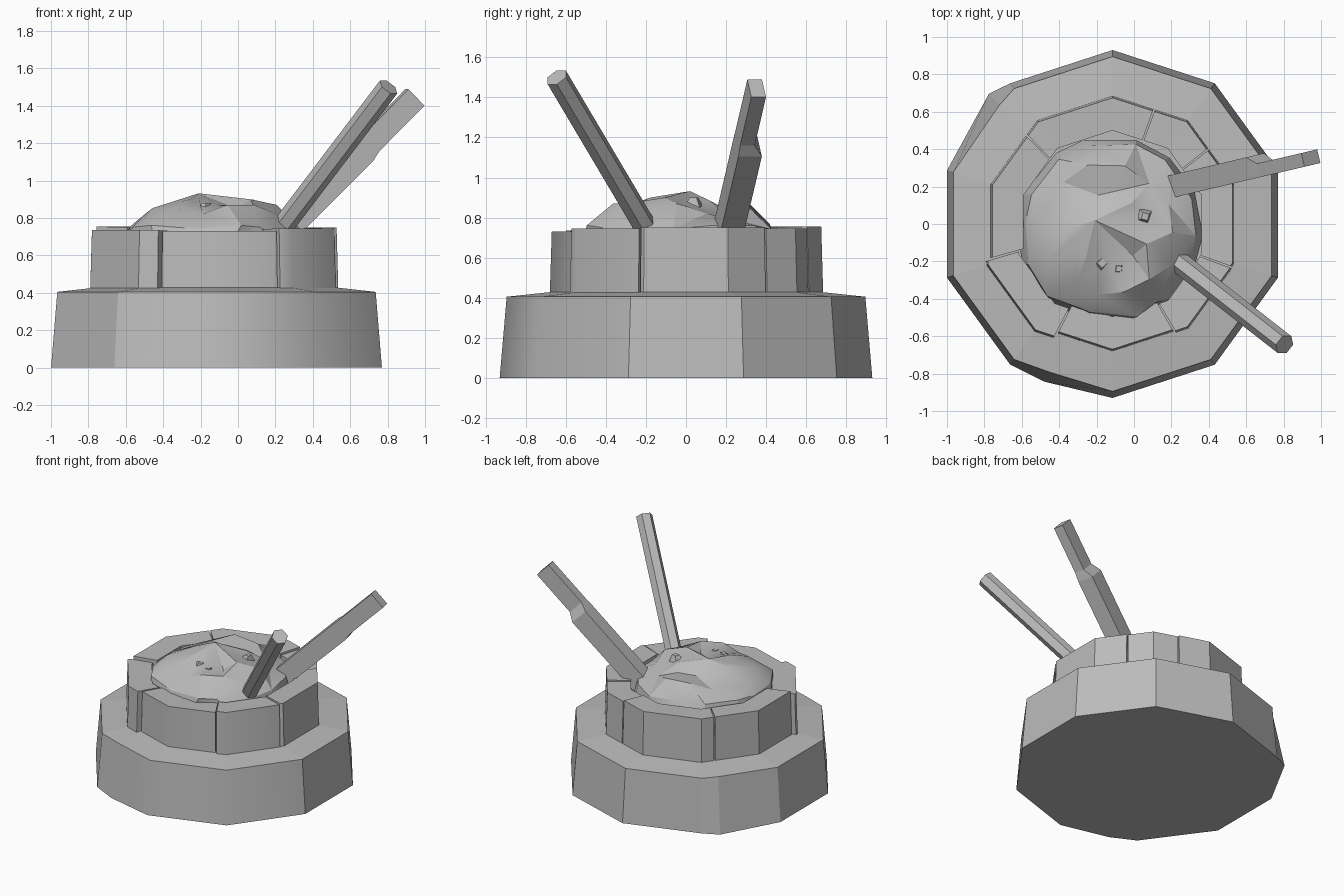
import bpy, bmesh, math, random
from mathutils import Vector

if "Cube" in bpy.data.objects:
    bpy.data.objects.remove(bpy.data.objects["Cube"])

random.seed(4)
CX = -0.115
stone = bpy.data.materials.new("grey stone")
stone.diffuse_color = (0.5, 0.5, 0.5, 1)
stone.use_nodes = True
stone.node_tree.nodes["Principled BSDF"].inputs["Base Color"].default_value = stone.diffuse_color


def finish(name, bm, smooth_rule=None):
    bmesh.ops.recalc_face_normals(bm, faces=bm.faces[:])
    bm.normal_update()
    for f in bm.faces:
        f.smooth = bool(smooth_rule and smooth_rule(f.normal))
    me = bpy.data.meshes.new(name)
    bm.to_mesh(me)
    bm.free()
    me.materials.append(stone)
    ob = bpy.data.objects.new(name, me)
    bpy.context.collection.objects.link(ob)
    return ob


def loft(bm, rings, caps=True, closed=False):
    """Skin between equal-length point rings."""
    vs = [[bm.verts.new(p) for p in r] for r in rings]
    pairs = list(zip(vs, vs[1:])) + ([(vs[-1], vs[0])] if closed else [])
    for a, b in pairs:
        n = len(a)
        for i in range(n):
            j = (i + 1) % n
            bm.faces.new((a[i], a[j], b[j], b[i]))
    if caps:
        bm.faces.new(vs[0])
        bm.faces.new(vs[-1])
    return vs


def decagon(deg, radius):
    """Distance to a ten-sided outline with corners at 90 + 36k degrees."""
    off = (deg - 90) % 36 - 18
    return radius * math.cos(math.radians(18)) / math.cos(math.radians(off))


def polar(deg, r, z, cx=CX, cy=0):
    a = math.radians(deg)
    return Vector((cx + r * math.cos(a), cy + r * math.sin(a), z))


def front(n):
    return n.y < -0.5 and n.x > -0.6 and abs(n.z) < 0.5


# Wide lower step, with two bulges where the wall is broken
angles = sorted([18 + 36 * k for k in range(10)] + [133.5, 246.5])
bulge = {133.5: 0.06, 246.5: 0.03}
bm = bmesh.new()
loft(bm, [[polar(a, decagon(a, r) + bulge.get(a, 0) * k, z) for a in angles]
          for r, z, k in ((0.93, 0, 1), (0.895, 0.405, 0.2), (0.66, 0.43, 0))])
finish("lower_step", bm, front)

# Upper ring of stone blocks: start angle, end angle, top height, outward shift
blocks = [(-20, 38, 0.75, 0), (38, 70, 0.745, 0), (70, 134, 0.755, 0),
          (134, 196, 0.755, 0), (196, 243, 0.735, 0.025),
          (243, 300, 0.73, -0.005), (300, 340, 0.745, 0.005)]
for i, (a0, a1, top, shift) in enumerate(blocks):
    corners = [c for c in range(-18, 380, 36) if a0 + 1 < c < a1 - 1]
    arc = [a0 + 0.4] + corners + [a1 - 0.4]
    bm = bmesh.new()
    loft(bm, [[polar(a, decagon(a, 0.685) + shift, 0.41),
               polar(a, decagon(a, 0.675) + shift, top),
               polar(a, decagon(a, 0.50) + shift, top - 0.005),
               polar(a, decagon(a, 0.50) + shift, 0.41)] for a in arc])
    finish(f"ring_block_{i + 1}", bm, front)

# Jagged rubble heap filling the ring
bm = bmesh.new()
N = 14
rings = []
for r, z, jr, jz in ((0.50, 0.62, 0, 0), (0.47, 0.755, 0.02, 0.012),
                     (0.36, 0.835, 0.035, 0.035), (0.20, 0.875, 0.03, 0.025)):
    rings.append([polar(360 * i / N + random.uniform(-6, 6),
                        r + random.uniform(-jr, jr),
                        z + jz * random.choice((-1, -0.4, 0.5, 1)), -0.13, -0.03)
                  for i in range(N)])
vs = loft(bm, rings, caps=False)
peak = bm.verts.new((-0.21, 0.02, 0.932))
for i in range(N):
    bm.faces.new((vs[-1][i], vs[-1][(i + 1) % N], peak))
bmesh.ops.triangulate(bm, faces=bm.faces[:])
bmesh.ops.dissolve_limit(bm, angle_limit=0.12, verts=bm.verts[:], edges=bm.edges[:])
heap = finish("rubble_heap", bm)
bpy.context.view_layer.objects.active = heap
heap.select_set(True)
bpy.ops.object.shade_smooth_by_angle(angle=math.radians(25))
heap.select_set(False)

# Loose shards on the heap
for i, (x, y, z, s) in enumerate(((-0.19, -0.21, 0.86, 0.07), (-0.10, -0.24, 0.85, 0.06),
                                  (0.13, -0.07, 0.85, 0.05), (0.04, 0.04, 0.88, 0.07))):
    bm = bmesh.new()
    loft(bm, [[polar(40 * i + 90 * k, s, z - 0.05, x, y) for k in range(4)],
              [polar(40 * i + 90 * k, s * 0.35, z + 0.02, x + 0.02, y) for k in range(4)]])
    finish(f"shard_{i + 1}", bm)

# Six-sided leaning rod
bm = bmesh.new()
a, b = Vector((0.19, -0.165, 0.69)), Vector((0.805, -0.645, 1.50))
d = (b - a).normalized()
side = d.cross(Vector((0, 0, 1))).normalized()
up = side.cross(d)
loft(bm, [[p + 0.058 * (side * math.cos(math.pi * k / 3) + up * math.sin(math.pi * k / 3))
           for k in range(6)] for p in (a, b)])
finish("six_sided_rod", bm)

# Square leaning rod, thicker along its lower part
bm = bmesh.new()
a, b = Vector((0.20, 0.18, 0.69)), Vector((0.945, 0.355, 1.445))
d = (b - a).normalized()
side = Vector((0, 0, 1)).cross(d).normalized()
up = d.cross(side)
loft(bm, [[a.lerp(b, t) + side * s + up * u
           for s, u in ((-0.04, -lo), (far, -lo), (far, hi), (-0.04, hi))]
          for t, far, lo, hi in ((0, 0.08, 0.07, 0.065), (0.62, 0.08, 0.075, 0.065),
                                 (0.68, 0.035, 0.062, 0.062), (1, 0.035, 0.062, 0.062))])
finish("square_rod", bm)
